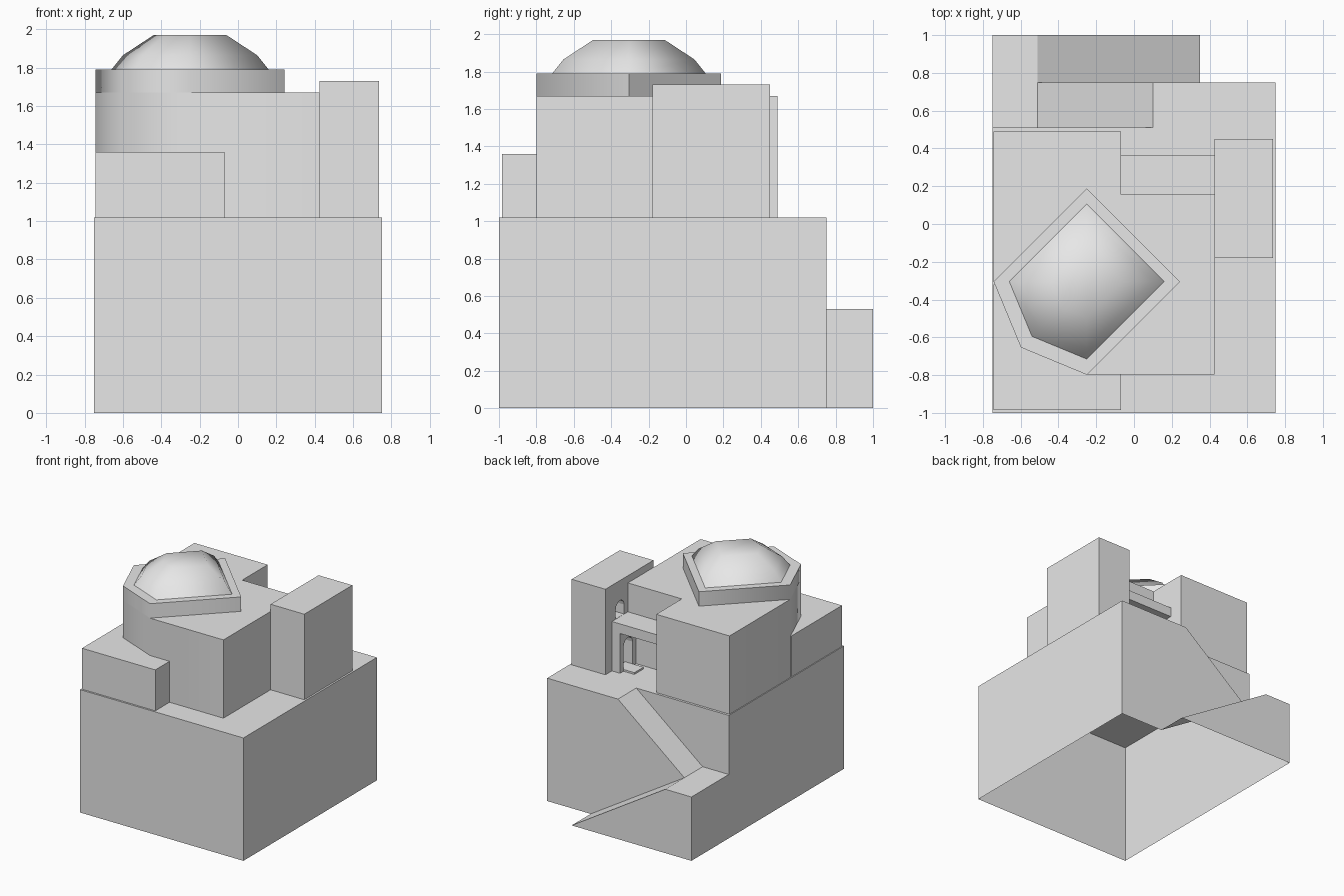
import bpy
import bmesh
from math import cos, sin, pi, radians

cube = bpy.data.objects.get("Cube")
if cube:
    bpy.data.objects.remove(cube, do_unlink=True)

# One plain plaster colour
plaster = bpy.data.materials.new("grey plaster")
plaster.use_nodes = True
grey = (0.8, 0.8, 0.8, 1)
plaster.diffuse_color = grey
plaster.node_tree.nodes["Principled BSDF"].inputs["Base Color"].default_value = grey


def place(axis, pos, u, v):
    """Point in the plane across an axis."""
    return {"x": (pos, u, v), "y": (u, pos, v), "z": (u, v, pos)}[axis]


def finish(name, bm, smooth=None, weld=True):
    if weld:
        bmesh.ops.remove_doubles(bm, verts=bm.verts, dist=0.0005)
    bmesh.ops.recalc_face_normals(bm, faces=bm.faces)
    mesh = bpy.data.meshes.new(name)
    bm.to_mesh(mesh)
    bm.free()
    mesh.materials.append(plaster)
    obj = bpy.data.objects.new(name, mesh)
    bpy.context.collection.objects.link(obj)
    if smooth:
        bpy.ops.object.select_all(action="DESELECT")
        obj.select_set(True)
        bpy.context.view_layer.objects.active = obj
        bpy.ops.object.shade_smooth_by_angle(angle=radians(smooth))
    return obj


def loft(name, rings, smooth=None, bottom=True):
    """Skin a stack of equal rings and cap the ends."""
    bm = bmesh.new()
    rows = [[bm.verts.new(p) for p in ring] for ring in rings]
    for a, b in zip(rows, rows[1:]):
        for i in range(len(a)):
            j = (i + 1) % len(a)
            bm.faces.new((a[i], a[j], b[j], b[i]))
    if bottom:
        bm.faces.new(rows[0][::-1])
    bm.faces.new(rows[-1])
    return finish(name, bm, smooth)


def prism(name, outline, axis, lo, hi, **kw):
    return loft(name, [[place(axis, p, u, v) for u, v in outline] for p in (lo, hi)], **kw)


def block(name, x, y, z, **kw):
    outline = [(x[0], y[0]), (x[1], y[0]), (x[1], y[1]), (x[0], y[1])]
    return prism(name, outline, "z", z[0], z[1], **kw)


def cut(obj, cutter):
    mod = obj.modifiers.new("opening", "BOOLEAN")
    mod.operation = "DIFFERENCE"
    mod.solver = "EXACT"
    mod.object = cutter
    bpy.context.view_layer.objects.active = obj
    bpy.ops.object.modifier_apply(modifier=mod.name)


def arch(name, mid, half, foot, spring, x):
    """Round-headed opening running along x."""
    outline = [(mid - half, foot), (mid + half, foot)]
    for i in range(7):
        a = pi * i / 6
        outline.append((mid + half * cos(a), spring + half * sin(a)))
    obj = prism(name, outline, "x", x[0], x[1])
    obj.hide_render = True
    return obj


# Shared levels and edges
SIDE, FRONT, BACK, STAIR = 0.75, -1, 0.75, 1
TERRACE, LANDING, ROOF = 1.02, 0.53, 1.67
RECESS, TURN, HEAD, FOOT = 0.51, -0.51, 0.1, 0.35

# Base shell, open below, with a recessed upper ramp and an outer lower ramp
bm = bmesh.new()


def panel(axis, pos, outline):
    bm.faces.new([bm.verts.new(place(axis, pos, u, v)) for u, v in outline])


def slope(x0, z0, x1, z1, y0, y1):
    bm.faces.new([bm.verts.new(p) for p in ((x0, y0, z0), (x1, y0, z1), (x1, y1, z1), (x0, y1, z0))])


panel("y", FRONT, [(-SIDE, 0), (SIDE, 0), (SIDE, TERRACE), (-SIDE, TERRACE)])
panel("x", SIDE, [(FRONT, 0), (BACK, 0), (BACK, TERRACE), (FRONT, TERRACE)])
panel("x", -SIDE, [(FRONT, 0), (STAIR, 0), (STAIR, LANDING), (RECESS, LANDING),
                   (RECESS, TERRACE), (FRONT, TERRACE)])
panel("y", BACK, [(SIDE, 0), (FOOT, 0), (TURN, LANDING), (HEAD, TERRACE), (SIDE, TERRACE)])
panel("y", RECESS, [(-SIDE, LANDING), (TURN, LANDING), (HEAD, TERRACE), (-SIDE, TERRACE)])
panel("y", STAIR, [(FOOT, 0), (TURN, LANDING), (-SIDE, LANDING), (-SIDE, 0)])
panel("z", TERRACE, [(-SIDE, FRONT), (SIDE, FRONT), (SIDE, BACK), (HEAD, BACK),
                     (HEAD, RECESS), (-SIDE, RECESS)])
panel("z", LANDING, [(-SIDE, RECESS), (TURN, RECESS), (TURN, BACK), (TURN, STAIR), (-SIDE, STAIR)])
slope(TURN, LANDING, HEAD, TERRACE, RECESS, BACK)
slope(TURN, LANDING, FOOT, 0, BACK, STAIR)
finish("terrace_base", bm)


# Five-cornered plan shared by the house corner, the drum and the dome
def corners(radius):
    return [(-0.25 + radius * cos(radians(a)), -0.305 + radius * sin(radians(a)))
            for a in (0, 90, 180, 225, 270)]


DRUM = 0.493
east, north, *bay = corners(DRUM)
house = [(-0.743, 0.49)] + bay + [(0.425, bay[-1][1]), (0.425, 0.155), (-0.07, 0.155), (-0.07, 0.49)]
prism("main_house", house, "z", TERRACE, ROOF, smooth=50, bottom=False)
block("front_room", (-0.743, -0.07), (-0.985, -0.32), (TERRACE, 1.36), bottom=False)
prism("dome_drum", corners(DRUM), "z", ROOF, 1.79, smooth=70)

# Faceted dome with soft shading
steps = [(0.41, 1.79), (0.35, 1.865), (0.19, 1.97)]
loft("dome", [[(x, y, z) for x, y in corners(r)] for r, z in steps], smooth=100, bottom=False)

# Tower, gate wall and bridge
tower = block("side_tower", (0.425, 0.735), (-0.18, 0.45), (TERRACE, 1.73))
gate = block("gate_wall", (0.35, 0.425), (0.155, 0.365), (TERRACE, 1.35))
block("bridge_deck", (-0.07, 0.425), (0.155, 0.365), (1.35, 1.43))
block("gate_step", (0.25, 0.42), (0.2, 0.32), (TERRACE, 1.035))

# Arched openings
lower = arch("lower_arch", 0.26, 0.06, 1, 1.22, (0.3, 0.55))
upper = arch("upper_arch", 0.26, 0.055, 1.431, 1.51, (0.3, 0.55))
cut(gate, lower)
cut(tower, lower)
cut(tower, upper)
for cutter in (lower, upper):
    bpy.data.objects.remove(cutter, do_unlink=True)
